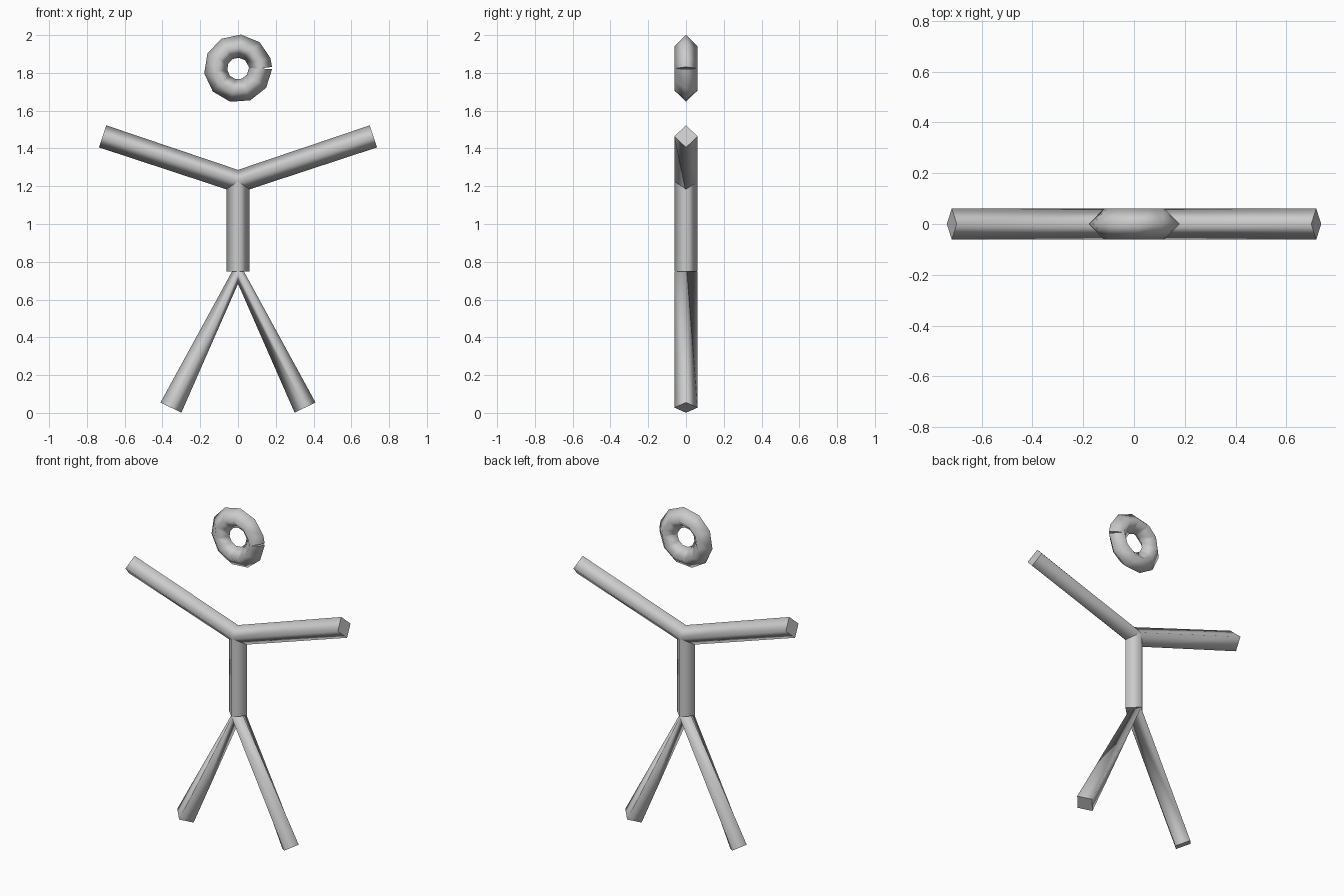
import bpy, bmesh, math
from mathutils import Vector

if "Cube" in bpy.data.objects:
    bpy.data.objects.remove(bpy.data.objects["Cube"])

R = 0.0615  # half width of the diamond cross-section

grey = bpy.data.materials.new("light_grey")
grey.diffuse_color = (0.6, 0.6, 0.6, 1)
grey.use_nodes = True
grey.node_tree.nodes["Principled BSDF"].inputs["Base Color"].default_value = grey.diffuse_color


def tube(name, path, start=None, end=None):
    """Sweep a four-sided diamond along a path of (x, z) points, with flat end caps."""
    pts = [Vector((x, 0, z)) for x, z in path]
    dirs = [(b - a).normalized() for a, b in zip(pts, pts[1:])]
    tangents = [dirs[0]] + [(a + b).normalized() for a, b in zip(dirs, dirs[1:])] + [dirs[-1]]
    if start:
        tangents[0] = Vector(start).normalized()
    if end:
        tangents[-1] = Vector(end).normalized()
    side = Vector((0, 1, 0))
    bm = bmesh.new()
    rings = []
    for p, t in zip(pts, tangents):
        n = t.cross(side)
        rings.append([bm.verts.new(p + R * d) for d in (n, side, -n, -side)])
    for a, b in zip(rings, rings[1:]):
        for i in range(4):
            j = (i + 1) % 4
            bm.faces.new((a[i], a[j], b[j], b[i])).smooth = True
    for cap in (rings[0], rings[-1]):
        bm.faces.new(cap).smooth = False
    bmesh.ops.recalc_face_normals(bm, faces=bm.faces[:])
    # hard edge around the end caps
    for f in bm.faces:
        if not f.smooth:
            for e in f.edges:
                e.smooth = False
    mesh = bpy.data.meshes.new(name)
    bm.to_mesh(mesh)
    bm.free()
    mesh.materials.append(grey)
    obj = bpy.data.objects.new(name, mesh)
    bpy.context.collection.objects.link(obj)
    return obj


# limbs: each pair is one bent tube
tube("arms", [(-0.717, 1.464), (0, 1.225), (0.717, 1.464)])
tube("legs", [(-0.355, 0.028), (0, 0.745), (0.355, 0.028)])
tube("torso", [(0, 0.749), (0, 1.225)])

# head: clockwise ring with a narrow split on the right
angles = [-0.6 * i for i in range(11)] + [-2 * math.pi]
tube("head_ring",
     [(0.119 * math.cos(a), 1.823 + 0.119 * math.sin(a)) for a in angles],
     start=(-0.05, 0, -1), end=(0.14, 0, -1))
